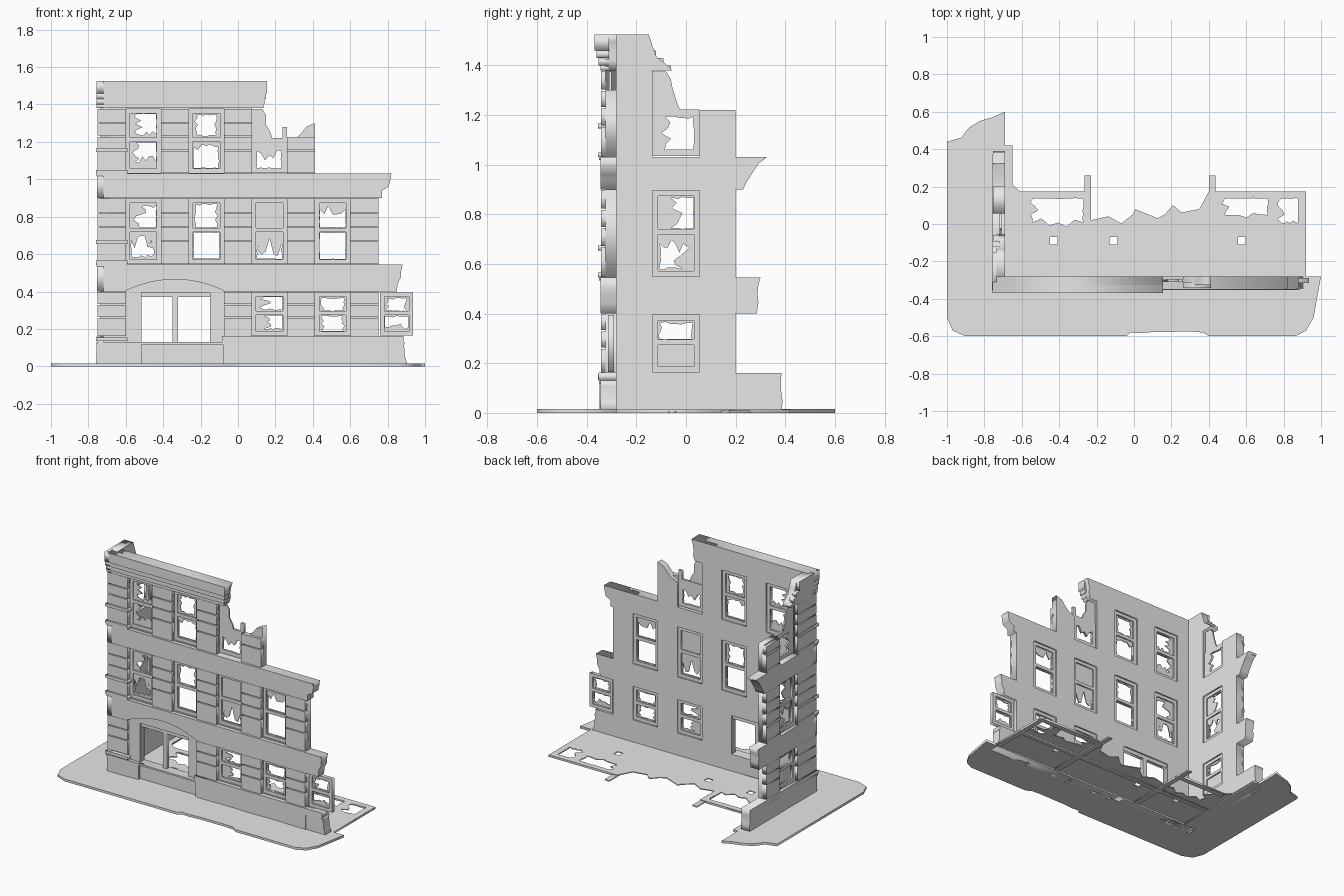
import bpy
import random
from mathutils import Matrix

cube = bpy.data.objects.get("Cube")
if cube:
    bpy.data.objects.remove(cube, do_unlink=True)

rng = random.Random(4)

grey = (.8, .8, .8, 1)
stone = bpy.data.materials.new("grey stone")
stone.use_nodes = True
stone.diffuse_color = grey
stone.node_tree.nodes["Principled BSDF"].inputs["Base Color"].default_value = grey

# Drawing planes: (u, v, thickness) to world axes
PLANES = {
    "front": Matrix(((1, 0, 0), (0, 0, -1), (0, 1, 0))).to_4x4(),
    "side": Matrix(((0, 0, 1), (1, 0, 0), (0, 1, 0))).to_4x4(),
    "floor": Matrix.Identity(4),
}
# Outer and inner face of each wall, along its thickness axis
OUTER = {"front": -.325, "side": -.735}
INNER = {"front": -.28, "side": -.69}
# Where each wall starts, for the wall core and for the relief on it
CORE_START = {"front": -.735, "side": -.325}
RELIEF_START = {"front": -.755, "side": -.345}


def rect(u0, u1, v0, v1):
    return [(u0, v0), (u1, v0), (u1, v1), (u0, v1)]


def jag(start, end, steps, size):
    """Points of a crumbled edge between two ends."""
    points = [start]
    for i in range(1, steps):
        points.append(tuple(a + (b - a) * i / steps + rng.uniform(-size, size)
                            for a, b in zip(start, end)))
    return points + [end]


def opening(u0, u1, v0, v1, *bites):
    """Ragged hole in a rectangle; bites eat in from left, bottom, right, top."""
    left, bottom, right, top = (max(bite, .04) for bite in bites)
    x0, x1, z0, z1 = left / 2, 1 - right / 2, bottom / 2, 1 - top / 2
    steps = 6
    sides = ([], [], [], [])
    for i in range(steps):
        t = i / steps
        x, z = t * (x1 - x0), t * (z1 - z0)
        j = [rng.uniform(.2, 1) if i else .5 for side in sides]
        sides[0].append((x0 + x, bottom * j[0]))
        sides[1].append((1 - right * j[1], z0 + z))
        sides[2].append((x1 - x, 1 - top * j[2]))
        sides[3].append((left * j[3], z1 - z))
    return [(u0 + x * (u1 - u0), v0 + z * (v1 - v0)) for side in sides for x, z in side]


def plate(name, loops, near, far, plane="front"):
    """Extrude filled outlines; an outline inside another one is a hole."""
    curve = bpy.data.curves.new(name, "CURVE")
    curve.dimensions = "2D"
    curve.fill_mode = "BOTH"
    curve.extrude = abs(far - near) / 2
    for loop in loops:
        spline = curve.splines.new("POLY")
        spline.points.add(len(loop) - 1)
        for point, (u, v) in zip(spline.points, loop):
            point.co = (u, v, 0, 1)
        spline.use_cyclic_u = True
    curve.materials.append(stone)
    ob = bpy.data.objects.new(name, curve)
    bpy.context.collection.objects.link(ob)
    middle = (near + far) / 2
    shift = -middle if plane == "front" else middle
    ob.matrix_world = PLANES[plane] @ Matrix.Translation((0, 0, shift))
    bpy.ops.object.select_all(action="DESELECT")
    ob.select_set(True)
    bpy.context.view_layer.objects.active = ob
    bpy.ops.object.convert(target="MESH")


def wall(name, loops, plane="front"):
    plate(name, loops, OUTER[plane], INNER[plane], plane)


def trim(name, loops, out, plane="front"):
    """Relief standing proud of a wall by the given amount."""
    if plane == "side":
        out = min(out, .022)
    plate(name, loops, OUTER[plane] - out, OUTER[plane] + .015, plane)


def window(name, bay, storey, upper, lower, plane="front"):
    """Frame with a middle rail and two panes, each with a broken opening."""
    near, far = OUTER[plane] + .01, INNER[plane] - .01
    middle = (near + far) / 2
    (u0, u1), (v0, v1) = bay, storey
    b = .022
    rail = v0 + .52 * (v1 - v0)
    top_sash = (u0 + b, u1 - b, rail + b / 2, v1 - b)
    low_sash = (u0 + b, u1 - b, v0 + b, rail - b / 2)
    plate(name + "_frame", [rect(u0, u1, v0, v1), rect(*top_sash), rect(*low_sash)],
          near, far, plane)
    for level, sash, bites in (("upper", top_sash, upper), ("lower", low_sash, lower)):
        holes = [opening(*sash, *bites)] if bites else []
        plate(f"{name}_{level}_pane", [rect(*sash)] + holes, middle - .003, middle + .003, plane)


def pilaster(name, span, storey, courses, plane="front"):
    """Rusticated blocks separated by thin grooves."""
    gap = .003
    levels = [storey[0], *courses, storey[1]]
    trim(name, [rect(*span, a + gap, b - gap) for a, b in zip(levels, levels[1:])], .017, plane)


def belt(name, low, high, base, tip, plane="front", cut=()):
    """Band between storeys with a crumbled end."""
    end = jag((base, low), (tip, high), 4, .012)
    core, relief = CORE_START[plane], RELIEF_START[plane]
    wall(name + "_core", [[(core, low), *end, (core, high)]], plane)
    trim(name, [[(relief, low), *cut, *end, (relief, high)]], .02, plane)
    trim(name + "_lip", [rect(relief, tip - .01, high - .012, high)], .026, plane)


# Evenly spaced piers with bays between them
PITCH, WIDTH = .3375, .15
PIERS = [(-.75 + i * PITCH, -.75 + i * PITCH + WIDTH) for i in range(5)]
BAYS = [(a[1], b[0]) for a, b in zip(PIERS, PIERS[1:])]
SIDE_PIERS = [(-.34, -.135), (.055, .2)]
SIDE_BAY = (-.135, .055)
LOW, MID, TOP = (.165, .395), (.55, .895), (1.035, 1.375)
GROUND_TOP, MID_BASE, MID_TOP, TOP_BASE, HEAD, ROOF = .4, .545, .9, 1.03, 1.38, 1.525
WALL_END, SIDE_END = .75, .2

# Front windows: bites from left, bottom, right, top
FRONT = {
    "top_left": (BAYS[0], TOP, (.5, .3, 0, 0), (.4, .5, 0, 0)),
    "top_centre": (BAYS[1], TOP, (.3, .2, .3, .1), (0, 0, .1, .4)),
    "middle_left": (BAYS[0], MID, (.7, 0, 0, .2), (.1, .2, .4, .6)),
    "middle_centre": (BAYS[1], MID, (.2, 0, .2, .1), (0, 0, 0, 0)),
    "middle_right": (BAYS[2], MID, (), (.1, 0, .1, .9)),
    "middle_far_right": (BAYS[3], MID, (0, 0, 0, .5), (0, 0, 0, 0)),
    "low_right": (BAYS[2], LOW, (.6, .2, 0, 0), (.6, .3, 0, 0)),
    "low_far_right": (BAYS[3], LOW, (.2, 0, .2, .2), (.2, 0, .2, .1)),
}
for label, details in FRONT.items():
    window(label + "_window", *details)
window("hanging_window", (.76, .935), LOW, (.2, 0, .2, .2), (0, .5, 0, .2))


def holes(storey):
    return [rect(*bay, *level) for bay, level, *panes in FRONT.values() if level == storey]


# Front wall, storey by storey, with the doorway and the ruined skyline
left = CORE_START["front"]
DOOR = (-.515, -.15)
wall("front_ground_wall", [[
    (left, 0), (DOOR[0], 0), (DOOR[0], LOW[1]), (DOOR[1], LOW[1]), (DOOR[1], 0),
    (WALL_END, 0), (WALL_END, GROUND_TOP), (left, GROUND_TOP)]] + holes(LOW))
wall("front_middle_wall", [rect(left, WALL_END, MID_BASE, MID_TOP)] + holes(MID))
broken = BAYS[2]
wall("front_top_wall", [[
    (left, TOP_BASE), (broken[0], TOP_BASE), (broken[0], HEAD),
    *jag((.13, HEAD), (.155, ROOF), 4, .008), (left, ROOF)]] + holes(TOP))
stump = PIERS[3]
wall("broken_pier", [[(stump[0], TOP_BASE), (stump[1], TOP_BASE),
                      *jag((stump[1], 1.3), (stump[0], 1.2), 4, .012)]])

# Side wall
side_left = CORE_START["side"]
wall("side_ground_wall", [rect(side_left, SIDE_END, 0, GROUND_TOP), rect(*SIDE_BAY, *LOW)], "side")
wall("side_middle_wall", [rect(side_left, SIDE_END, MID_BASE, MID_TOP),
                          rect(*SIDE_BAY, *MID)], "side")
wall("side_top_wall", [[
    (side_left, TOP_BASE), (SIDE_BAY[0], TOP_BASE), (SIDE_BAY[0], HEAD),
    *jag((-.055, HEAD), (-.15, ROOF), 4, .02), (side_left, ROOF)]], "side")
wall("side_broken_pier", [rect(SIDE_BAY[1], SIDE_END, TOP_BASE, 1.22)], "side")
window("side_low_window", SIDE_BAY, LOW, (.1, 0, .1, .3), (), "side")
window("side_middle_window", SIDE_BAY, MID, (.7, 0, 0, .1), (.1, .1, .6, .5), "side")

# Top windows that lost their upper half
for plane, bay, bites in (("front", broken, (0, 0, .1, .7)), ("side", SIDE_BAY, (.4, 0, 0, .1))):
    (u0, u1), (v0, v1) = bay, TOP
    edge, rail = .022, 1.2
    sash = (u0 + edge, u1 - edge, v0 + edge, rail)
    near = OUTER[plane] + .015
    plate(plane + "_broken_window", [rect(u0, u1, v0, rail + edge), opening(*sash, *bites)],
          near, near + .015, plane)
    plate(plane + "_broken_pane", [[
        (u0, rail + edge), *jag((u1 - .08, rail + edge), (u0 + .055, v1), 4, .01), (u0, v1)]],
        near, near + .01, plane)
plate("broken_stile", [rect(broken[1] - .025, broken[1], rail, 1.28)], -.31, -.295)

# Belts; the lower front one is cut by the door arch
ARCH_CENTRE, ARCH_HALF = -.3375, .26
arch = [(ARCH_CENTRE + ARCH_HALF * t / 8, .465 - .06 * (t / 8) ** 2) for t in range(-8, 9)]
cut = [(arch[0][0], GROUND_TOP), *arch, (arch[-1][0], GROUND_TOP)]
belt("low_belt", GROUND_TOP, MID_BASE, .85, .88, cut=cut)
belt("middle_belt", MID_TOP, TOP_BASE, .77, .82)
belt("side_low_belt", GROUND_TOP, MID_BASE, .285, .3, "side")
belt("side_middle_belt", MID_TOP, TOP_BASE, .23, .325, "side")
belt("front_base", 0, .13, .91, .89, cut=[(DOOR[0], 0), (DOOR[0], .13), (-.08, .13), (-.08, 0)])
belt("side_base", 0, .16, .385, .385, "side")
trim("base_moulding", [rect(-.085, .885, .13, .162)], .028)
wall("base_top", [rect(WALL_END, .885, .13, .162)])

# Pilasters and plinths
COURSES = {"low": (.26, .33), "middle": (.67, .745, .82), "top": (1.155, 1.23, 1.3)}
STOREYS = {"low": (.16, GROUND_TOP), "middle": (MID_BASE, MID_TOP), "top": (TOP_BASE, HEAD)}
for label, courses in COURSES.items():
    for i, pier in enumerate(PIERS):
        behind_arch = label == "low" and i == 1
        fallen = label == "top" and i > 2
        if not behind_arch and not fallen:
            pilaster(f"{label}_pilaster_{i + 1}", pier, STOREYS[label], courses)
    pilaster(f"side_{label}_corner_pilaster", SIDE_PIERS[0], STOREYS[label], courses, "side")
for label in ("low", "middle"):
    pilaster(f"side_{label}_pilaster", SIDE_PIERS[1], STOREYS[label], COURSES[label], "side")
pilaster("side_broken_pilaster", SIDE_PIERS[1], (TOP_BASE, 1.215), COURSES["top"][:1], "side")
pilaster("front_broken_pilaster", stump, (TOP_BASE, 1.23), COURSES["top"][:1])
trim("front_plinths", [rect(a, b + .008, 0, .13) for i, (a, b) in enumerate(PIERS) if i != 1], .023)
trim("side_plinths", [rect(*pier, 0, .13) for pier in SIDE_PIERS], .021, "side")

# Corner rings
for z in (.145, .555, .665, 1.04, 1.155):
    ring = (z - .01, z + .01)
    trim("corner_ring", [rect(-.76, -.59, *ring)], .03)
    trim("side_ring", [rect(*pier, *ring) for pier in SIDE_PIERS], .022, "side")

# Stepped cornice
steps = [HEAD, 1.4, 1.43, 1.46, ROOF]
for i, (low, high) in enumerate(zip(steps, steps[1:])):
    out = .02 + i * .008
    trim(f"cornice_{i + 1}", [rect(-.757, .135 + i * .007, low, high)], out)
    trim(f"side_cornice_{i + 1}", [rect(OUTER["front"] - out, -.06 - i * .03, low, high)],
         out, "side")

# Door frame
plate("door_transom", [rect(*DOOR, .37, .41)], -.315, -.29)
plate("door_mullion", [rect(-.35, -.32, 0, .37)], -.315, -.29)

# Pavement around the corner
plate("pavement", [[
    *jag((-1, .44), (-.69, .6), 5, .015), (-.69, -.28), (1, -.28), (.96, -.5), (.92, -.57),
    (.86, -.6), (.4, -.6), *jag((.37, -.58), (-.02, -.58), 6, .006), (-.04, -.6),
    (-.9, -.6), (-.97, -.57), (-1, -.5)]], 0, .016, "floor")

# Ruined ground floor on joists
plate("broken_floor", [
    [(-.69, -.28), (.92, -.28), (.92, .175), (.4, .175), *jag((.35, .08), (-.23, .02), 9, .035),
     (-.23, .175), (-.61, .175), (-.65, .21), (-.65, .42), (-.69, .42)],
    opening(-.59, -.265, -.035, .14, .3, .5, 0, 0),
    opening(.46, .72, 0, .14, .2, .7, 0, 0),
    opening(.75, .88, -.01, .14, .6, .2, 0, 0),
] + [rect(x, x + .042, -.11, -.07) for x in (-.45, -.13, .555)], .008, .014, "floor")
plate("long_joists", [rect(-.69, .92, -.07, -.04), rect(-.61, -.23, .14, .175),
                      rect(.4, .92, .14, .175)], 0, .01, "floor")
plate("cross_joists", [rect(x, x + .035, -.28, y) for x, y in (
    (-.69, .42), (-.265, .26), (.4, .26), (.885, .175))], 0, .009, "floor")
